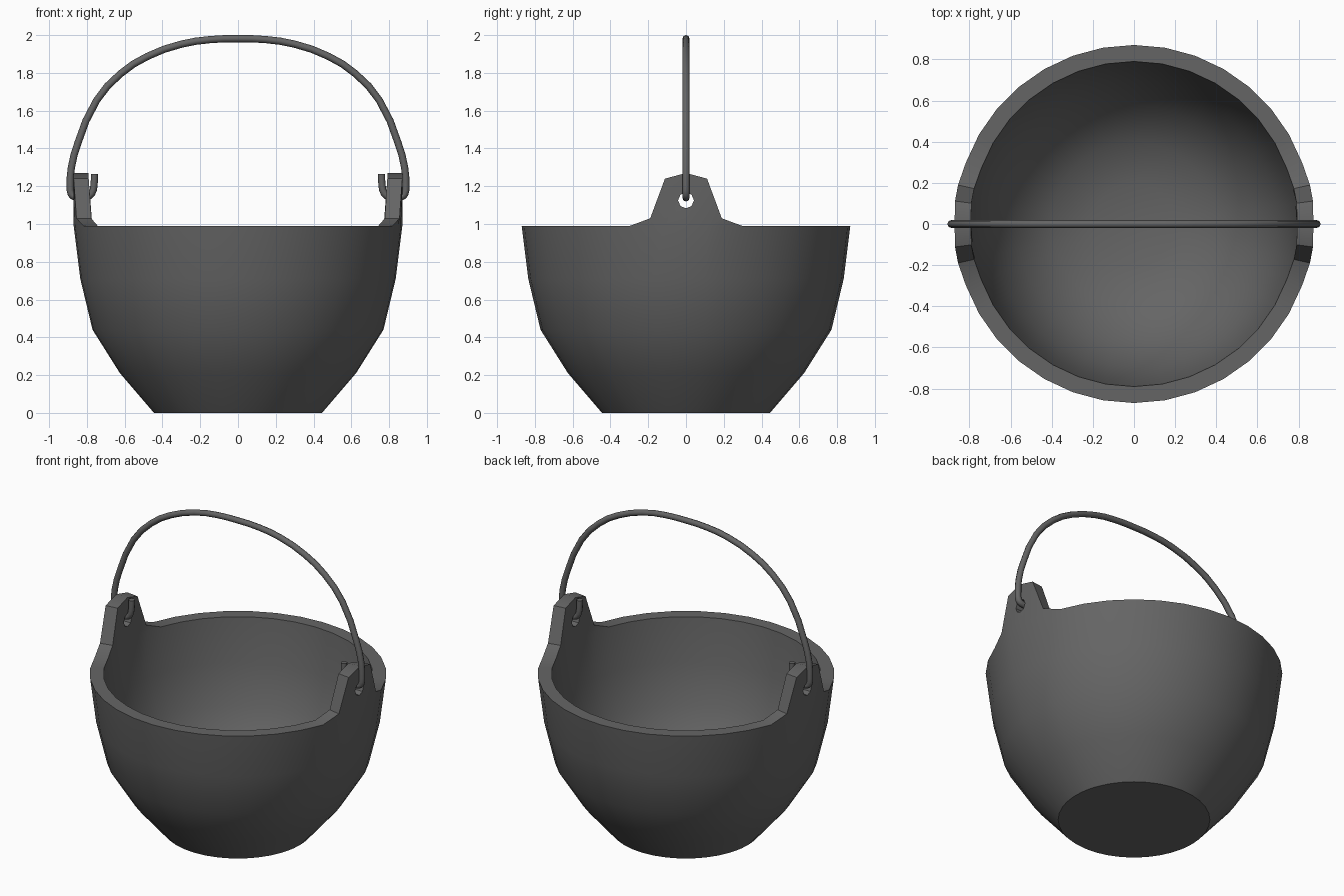
import bpy, bmesh
from math import radians, sin, cos

if "Cube" in bpy.data.objects:
    bpy.data.objects.remove(bpy.data.objects["Cube"])

# Bucket profiles as (radius, height)
OUTER = [(0.445, 0), (0.625, 0.21), (0.77, 0.44), (0.835, 0.71), (0.87, 0.99)]
INNER = [(0.79, 0.99), (0.76, 0.71), (0.695, 0.46), (0.575, 0.25), (0.40, 0.11), (0.20, 0.06)]
# Lug outline by angle away from the x axis: height, extra radius
LUG = {0: (1.27, 0.002), 7.3: (1.24, 0.007), 12.5: (1.03, 0.006)}

iron = bpy.data.materials.new("dark_iron")
iron.diffuse_color = (0.13, 0.13, 0.13, 1)
iron.use_nodes = True
iron.node_tree.nodes["Principled BSDF"].inputs["Base Color"].default_value = iron.diffuse_color


def lug(a):
    d = min(a % 180, 180 - a % 180)
    return next((v for k, v in LUG.items() if abs(d - k) < 0.01), (0.99, 0))


def finish(obj, angle):
    obj.data.materials.clear()
    obj.data.materials.append(iron)
    bpy.ops.object.select_all(action='DESELECT')
    obj.select_set(True)
    bpy.context.view_layer.objects.active = obj
    bpy.ops.object.shade_smooth_by_angle(angle=radians(angle))


# Bucket body with the two lugs raised out of the rim
angles = [a for a in range(0, 360, 10) if a % 180 not in (10, 170)]
angles += [s + d for s in (0, 180) for k in LUG if k for d in (k, -k)]
angles = sorted(a % 360 for a in angles)
rings = [(r, z, False) for r, z in OUTER] + [(0.87, 0, True), (0.79, 0, True)]
rings += [(r, z, False) for r, z in INNER]
bm = bmesh.new()
grid = []
for r, z, raised in rings:
    ring = []
    for a in angles:
        top, extra = lug(a)
        rad = r + extra if raised else r
        ring.append(bm.verts.new((rad * cos(radians(a)), rad * sin(radians(a)), top if raised else z)))
    grid.append(ring)
n = len(angles)
for lo, hi in zip(grid, grid[1:]):
    for i in range(n):
        j = (i + 1) % n
        bm.faces.new((lo[i], lo[j], hi[j], hi[i]))
bm.faces.new(grid[0][::-1])
pole = bm.verts.new((0, 0, 0.05))
for i in range(n):
    bm.faces.new((grid[-1][i], grid[-1][(i + 1) % n], pole))
bmesh.ops.remove_doubles(bm, verts=bm.verts, dist=0.0005)
bmesh.ops.recalc_face_normals(bm, faces=bm.faces)
mesh = bpy.data.meshes.new("bucket")
bm.to_mesh(mesh)
bm.free()
bucket = bpy.data.objects.new("bucket", mesh)
bpy.context.collection.objects.link(bucket)

# Holes through the lugs
bpy.ops.mesh.primitive_cylinder_add(vertices=8, radius=0.042, depth=2.4,
                                    location=(0, 0, 1.125), rotation=(0, radians(90), 0))
cutter = bpy.context.object
cutter.name = "hole_cutter"
cut = bucket.modifiers.new("holes", 'BOOLEAN')
cut.operation = 'DIFFERENCE'
cut.solver = 'EXACT'
cut.object = cutter
bpy.ops.object.select_all(action='DESELECT')
bucket.select_set(True)
bpy.context.view_layer.objects.active = bucket
bpy.ops.object.modifier_apply(modifier=cut.name)
bpy.data.objects.remove(cutter, do_unlink=True)
finish(bucket, 35)

# Wire handle: hooked end, through the hole, up and over, mirrored
half = [(0.76, 1.265), (0.763, 1.20), (0.775, 1.16), (0.80, 1.144), (0.865, 1.144),
        (0.883, 1.158), (0.888, 1.20), (0.882, 1.30), (0.847, 1.43),
        (0.748, 1.655), (0.62, 1.797), (0.48, 1.887), (0.30, 1.952), (0.15, 1.976)]
path = half + [(0, 1.981)] + [(-x, z) for x, z in reversed(half)]
curve = bpy.data.curves.new("handle", 'CURVE')
curve.dimensions = '3D'
curve.resolution_u = 2
curve.bevel_depth = 0.019
curve.bevel_resolution = 2
curve.use_fill_caps = True
spline = curve.splines.new('BEZIER')
spline.bezier_points.add(len(path) - 1)
for p, (x, z) in zip(spline.bezier_points, path):
    p.co = (x, 0, z)
    p.handle_left_type = p.handle_right_type = 'AUTO'
handle = bpy.data.objects.new("handle", curve)
bpy.context.collection.objects.link(handle)
bpy.ops.object.select_all(action='DESELECT')
handle.select_set(True)
bpy.context.view_layer.objects.active = handle
bpy.ops.object.convert(target='MESH')
finish(bpy.context.object, 50)
